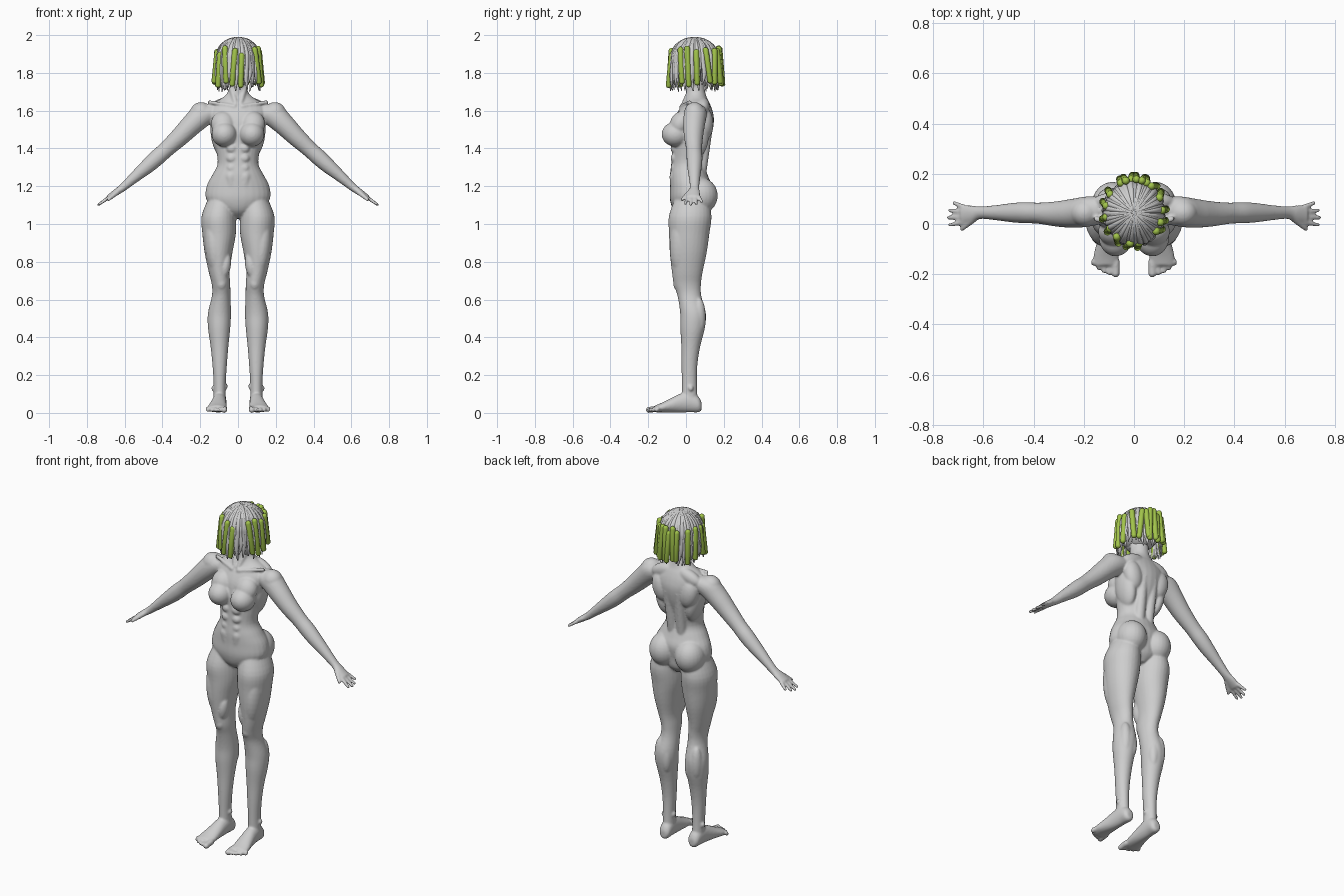
import bpy, bmesh, math, random
from mathutils import Vector, Matrix, Euler

random.seed(4)
cube = bpy.data.objects.get("Cube")
if cube:
    bpy.data.objects.remove(cube, do_unlink=True)

X, Y, Z = Vector((1, 0, 0)), Vector((0, 1, 0)), Vector((0, 0, 1))


def material(name, rgb):
    mat = bpy.data.materials.new(name)
    mat.use_nodes = True
    mat.diffuse_color = (*rgb, 1)
    mat.node_tree.nodes["Principled BSDF"].inputs["Base Color"].default_value = (*rgb, 1)
    return mat


clay = material("clay grey", (0.62, 0.62, 0.62))
green = material("roller green", (0.36, 0.55, 0.07))


def spline(rows, steps=4):
    """Smoothly resample rows of numbers."""
    out = []
    for i in range(len(rows) - 1):
        a, b = rows[max(i - 1, 0)], rows[i]
        c, d = rows[i + 1], rows[min(i + 2, len(rows) - 1)]
        for k in range(steps):
            t = k / steps
            out.append([q + t * (r - p) / 2 + t * t * (p - 2.5 * q + 2 * r - s / 2)
                        + t ** 3 * (1.5 * (q - r) + (s - p) / 2)
                        for p, q, r, s in zip(a, b, c, d)])
    return out + [rows[-1]]


def loft(bm, rows, u, v, sides=28):
    """Skin elliptical sections (x, y, z, radius along u, radius along v)."""
    rings = []
    for x, y, z, ru, rv in spline(rows):
        angles = [math.tau * k / sides for k in range(sides)]
        rings.append([bm.verts.new(Vector((x, y, z)) + u * ru * math.cos(a)
                                   + v * rv * math.sin(a)) for a in angles])
    for lower, upper in zip(rings, rings[1:]):
        for k in range(sides):
            j = (k + 1) % sides
            bm.faces.new((lower[k], lower[j], upper[j], upper[k]))
    bm.faces.new(rings[0][::-1])
    bm.faces.new(rings[-1])


def blob(bm, centre, radii, turn=(0, 0, 0)):
    rot = Euler([math.radians(t) for t in turn]).to_matrix().to_4x4()
    mat = Matrix.Translation(centre) @ rot @ Matrix.Diagonal((*radii, 1))
    bmesh.ops.create_uvsphere(bm, u_segments=24, v_segments=16, radius=1, matrix=mat)


def capsule(bm, start, end, r0, r1):
    start, end = Vector(start), Vector(end)
    rot = (end - start).to_track_quat('Z', 'Y')
    made = bmesh.ops.create_uvsphere(bm, u_segments=14, v_segments=10, radius=1)
    for v in made["verts"]:
        top = v.co.z > 0.01
        v.co = (end if top else start) + rot @ (v.co * (r1 if top else r0))


def finish(bm, name, mat):
    bmesh.ops.recalc_face_normals(bm, faces=bm.faces[:])
    for f in bm.faces:
        f.smooth = True
    mesh = bpy.data.meshes.new(name)
    bm.to_mesh(mesh)
    bm.free()
    mesh.materials.append(mat)
    obj = bpy.data.objects.new(name, mesh)
    bpy.context.scene.collection.objects.link(obj)
    return obj


# Torso and neck
body = bmesh.new()
loft(body, [
    (0, .03, 1.03, .03, .05), (0, .025, 1.07, .11, .09), (0, .02, 1.13, .168, .105),
    (0, .025, 1.2, .166, .11), (0, .015, 1.26, .136, .1), (0, .01, 1.32, .108, .088),
    (0, .02, 1.4, .118, .094), (0, .033, 1.48, .137, .105), (0, .043, 1.55, .15, .105),
    (0, .05, 1.6, .16, .09), (0, .055, 1.64, .13, .07), (0, .055, 1.67, .08, .055),
    (0, .05, 1.71, .05, .05), (0, .045, 1.8, .048, .05)], X, Y)
blob(body, (0, .035, 1.855), (.085, .105, .12))

# Legs
loft(body, [
    (.09, .03, 1.13, .07, .09), (.102, .022, 1.04, .091, .113), (.1, .017, .95, .089, .107),
    (.103, .012, .85, .074, .098), (.1, .007, .75, .056, .082), (.09, .007, .68, .049, .072),
    (.089, .018, .62, .049, .063), (.098, .037, .53, .061, .068), (.1, .035, .45, .059, .065),
    (.098, .025, .35, .047, .05), (.097, .018, .25, .038, .042), (.097, .018, .15, .032, .04),
    (.097, .02, .06, .033, .042)], X, Y)

# Feet and toes
loft(body, [
    (.095, .082, .035, .018, .022), (.095, .065, .045, .033, .042), (.097, .02, .058, .036, .055),
    (.1, -.03, .052, .039, .05), (.105, -.08, .04, .045, .038), (.111, -.13, .028, .051, .025),
    (.113, -.165, .021, .048, .018)], X, Z)
for i in range(5):
    r = .017 if i == 0 else .0115
    x = .073 + .021 * i + (.003 if i else 0)
    capsule(body, (x, -.15, .022), (x, -.196 + .0025 * i * i, .016), r, r)

# Arms and palms
loft(body, [
    (.11, .055, 1.6, .05, .05), (.18, .05, 1.582, .06, .064), (.24, .043, 1.53, .058, .058),
    (.31, .04, 1.46, .05, .05), (.38, .043, 1.395, .042, .043), (.43, .045, 1.35, .042, .043),
    (.48, .045, 1.305, .039, .039), (.55, .045, 1.245, .03, .029), (.61, .045, 1.193, .025, .021),
    (.645, .04, 1.168, .034, .018), (.685, .037, 1.14, .038, .014)],
    Y, Vector((.69, 0, .72)))

# Fingers and thumb
for i, reach in enumerate((.054, .06, .055, .038)):
    y = .008 + .02 * i
    root = Vector((.678, y, 1.144))
    tip = root + Vector((reach, (i - 1.3) * .009, -reach * .68))
    capsule(body, root, tip, .0105, .0085)
capsule(body, (.64, .02, 1.168), (.685, -.02, 1.13), .015, .0095)

# Breasts, glutes and the main muscle forms of one side
for centre, radii, turn in [
        ((.073, -.055, 1.475), (.067, .074, .066), (0, 0, 0)),
        ((.078, -.03, 1.53), (.065, .055, .07), (-25, 0, 0)),
        ((.085, .078, 1.15), (.083, .09, .095), (0, 0, 0)),
        ((.195, .045, 1.585), (.06, .055, .06), (0, 0, 0)),
        ((.085, .09, 1.625), (.08, .035, .04), (0, 20, 0)),
        ((.09, .1, 1.53), (.055, .045, .085), (0, 12, 0)),
        ((.1, .05, 1.46), (.042, .07, .11), (0, 10, 0)),
        ((.118, .068, .51), (.034, .036, .1), (0, 0, 0)),
        ((.078, .066, .49), (.032, .036, .09), (0, 0, 0)),
        ((.088, -.042, .685), (.028, .026, .036), (0, 0, 0)),
        ((.125, -.025, .88), (.05, .062, .16), (0, 6, 0)),
        ((.068, -.04, .78), (.03, .034, .07), (0, -8, 0)),
        ((.132, .025, .13), (.009, .014, .014), (0, 0, 0)),
        ((.063, .02, .14), (.009, .014, .014), (0, 0, 0))]:
    blob(body, centre, radii, turn)
for row in range(3):
    blob(body, (.033, -.056, 1.4 - .052 * row), (.03, .026, .027))
capsule(body, (.036, -.05, 1.25), (.03, -.045, 1.14), .038, .034)
capsule(body, (.03, .075, 1.25), (.034, .115, 1.52), .03, .03)
capsule(body, (.02, -.025, 1.622), (.15, .02, 1.645), .011, .011)
capsule(body, (.012, -.012, 1.635), (.045, .045, 1.76), .013, .016)

skin = finish(body, "body", clay)
mirror = skin.modifiers.new("both_sides", 'MIRROR')
mirror.use_mirror_merge = False
blend = skin.modifiers.new("blend_parts", 'REMESH')
blend.mode = 'VOXEL'
blend.voxel_size = .006
blend.use_smooth_shade = True
soften = skin.modifiers.new("soften", 'SMOOTH')
soften.factor = .5
soften.iterations = 4

# Hair: a cap covered by overlapping locks that fall from the crown
cap = bmesh.new()
blob(cap, (0, .045, 1.865), (.11, .122, .122))
finish(cap, "hair_cap", clay)
hair = bmesh.new()
for i in range(56):
    a = math.tau * (i + random.uniform(-.3, .3)) / 56
    out = Vector((math.cos(a) * .112, math.sin(a) * .122, 0))
    side = Vector((-math.sin(a), math.cos(a), 0))
    lift = random.uniform(.98, 1.04)
    low = random.uniform(1.7, 1.745)
    rows = []
    for polar, width in ((4, .003), (25, .007), (50, .011), (75, .013), (92, .013)):
        p = math.radians(polar)
        spot = out * math.sin(p) * lift + Vector((0, .045, 1.865 + .122 * math.cos(p)))
        rows.append((*spot, width, .009))
    for part, flare, width in ((.55, 1.05, .012), (1, 1.02, .003)):
        spot = out * lift * flare + side * random.uniform(-.01, .01)
        rows.append((spot.x, spot.y + .045, 1.865 + (low - 1.865) * part, width, width * .6))
    loft(hair, rows, side, out.normalized() + Z * .3, 8)
finish(hair, "hair_locks", clay)

# Rollers hung in a ring around the hair
rollers = bmesh.new()
for angle in (262, 280, 322, 340, 2, 25, 52, 63, 74, 85, 96, 107, 118, 148, 170, 190, 212, 232):
    top = math.radians(angle)
    low = top + math.radians(random.uniform(-9, 9))
    start = (.112 * math.cos(top), .05 + .128 * math.sin(top), random.uniform(1.89, 1.93))
    end = (.128 * math.cos(low), .05 + .143 * math.sin(low), random.uniform(1.735, 1.76))
    capsule(rollers, start, end, .0155, .0155)
finish(rollers, "hair_rollers", green)
